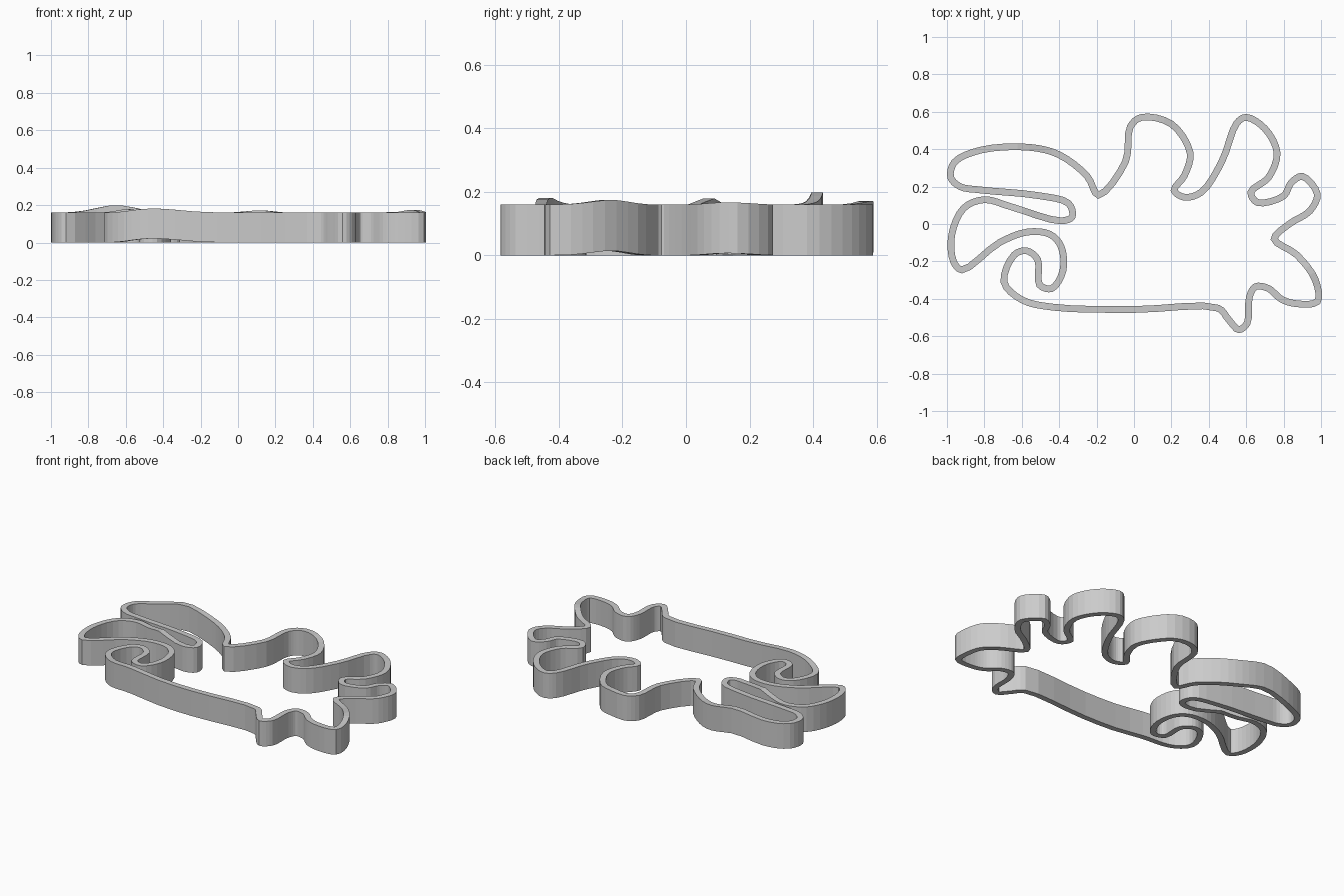
import bpy, bmesh, math
from mathutils import Vector

if "Cube" in bpy.data.objects:
    bpy.data.objects.remove(bpy.data.objects["Cube"])

HALF_WALL, HEIGHT, STEPS = 0.018, 0.16, 4

# Centre line of the wall seen from above, clockwise from the upper left lobe
PATH = [(-.98, .25), (-.96, .33), (-.82, .395), (-.56, .41), (-.40, .37), (-.25, .255), (-.19, .155),
        (-.045, .335), (-.02, .52), (.04, .57), (.20, .535), (.30, .38), (.27, .26), (.215, .18),
        (.27, .143), (.36, .17), (.47, .335), (.55, .54), (.60, .57), (.70, .51), (.765, .38), (.72, .25),
        (.625, .17), (.66, .115), (.80, .15), (.84, .22), (.90, .255), (.98, .16), (.94, .07),
        (.83, 0), (.75, -.08), (.87, -.165), (.97, -.30), (.98, -.415), (.86, -.425), (.785, -.40),
        (.72, -.345), (.65, -.335), (.617, -.39), (.605, -.53), (.56, -.565), (.505, -.51), (.45, -.45),
        (0, -.457), (-.43, -.445), (-.60, -.405), (-.695, -.31), (-.64, -.165), (-.575, -.143), (-.515, -.19),
        (-.505, -.325), (-.44, -.345), (-.38, -.25), (-.39, -.12), (-.45, -.055), (-.57, -.043), (-.72, -.10),
        (-.92, -.245), (-.965, -.20), (-.975, -.06), (-.91, .085), (-.80, .13), (-.66, .093), (-.39, .017),
        (-.33, .04), (-.35, .11), (-.52, .153), (-.82, .182), (-.93, .20)]

# Gentle arches where the wall lifts off the ground: x, y, x spread, y spread, rise
ARCHES = [(-.65, .42, .15, .10, .04), (-.45, -.45, .19, .06, .022), (.12, .57, .10, .06, .012),
          (.93, -.25, .10, .09, .015), (.93, .14, .10, .07, .009), (-.58, .07, .10, .04, .02)]


def lift(p):
    return max(r * math.exp(-((p.x - x) / sx) ** 2 - ((p.y - y) / sy) ** 2)
               for x, y, sx, sy, r in ARCHES)


def smooth_loop(points):
    """Closed centripetal spline through the points."""
    pts = [Vector(p) for p in points]
    n, out = len(pts), []
    for i in range(n):
        p = [pts[(i + k) % n] for k in (-1, 0, 1, 2)]
        d = [math.sqrt((p[k + 1] - p[k]).length) for k in range(3)]
        m1 = d[1] * ((p[1] - p[0]) / d[0] - (p[2] - p[0]) / (d[0] + d[1]) + (p[2] - p[1]) / d[1])
        m2 = d[1] * ((p[2] - p[1]) / d[1] - (p[3] - p[1]) / (d[1] + d[2]) + (p[3] - p[2]) / d[2])
        for s in range(STEPS):
            t = s / STEPS
            out.append(p[1] * (2*t**3 - 3*t*t + 1) + m1 * (t**3 - 2*t*t + t)
                       + p[2] * (3*t*t - 2*t**3) + m2 * (t**3 - t*t))
    return out


# Sweep a rectangular wall section along the loop
line = smooth_loop(PATH)
bm = bmesh.new()
rings = []
for i, p in enumerate(line):
    a = (p - line[i - 1]).normalized()
    b = (line[(i + 1) % len(line)] - p).normalized()
    tangent = (a + b).normalized()
    side = Vector((-tangent.y, tangent.x)) * HALF_WALL / max(.75, tangent.dot(b))
    z = lift(p)
    rings.append([bm.verts.new((*(p + side * s), z + h))
                  for s, h in ((1, 0), (1, HEIGHT), (-1, HEIGHT), (-1, 0))])
for i, ring in enumerate(rings):
    nxt = rings[(i + 1) % len(rings)]
    for k in range(4):
        j = (k + 1) % 4
        bm.faces.new((ring[k], ring[j], nxt[j], nxt[k]))
bmesh.ops.recalc_face_normals(bm, faces=bm.faces)
mesh = bpy.data.meshes.new("cutter_wall")
bm.to_mesh(mesh)
bm.free()
wall = bpy.data.objects.new("cutter_wall", mesh)
bpy.context.collection.objects.link(wall)
